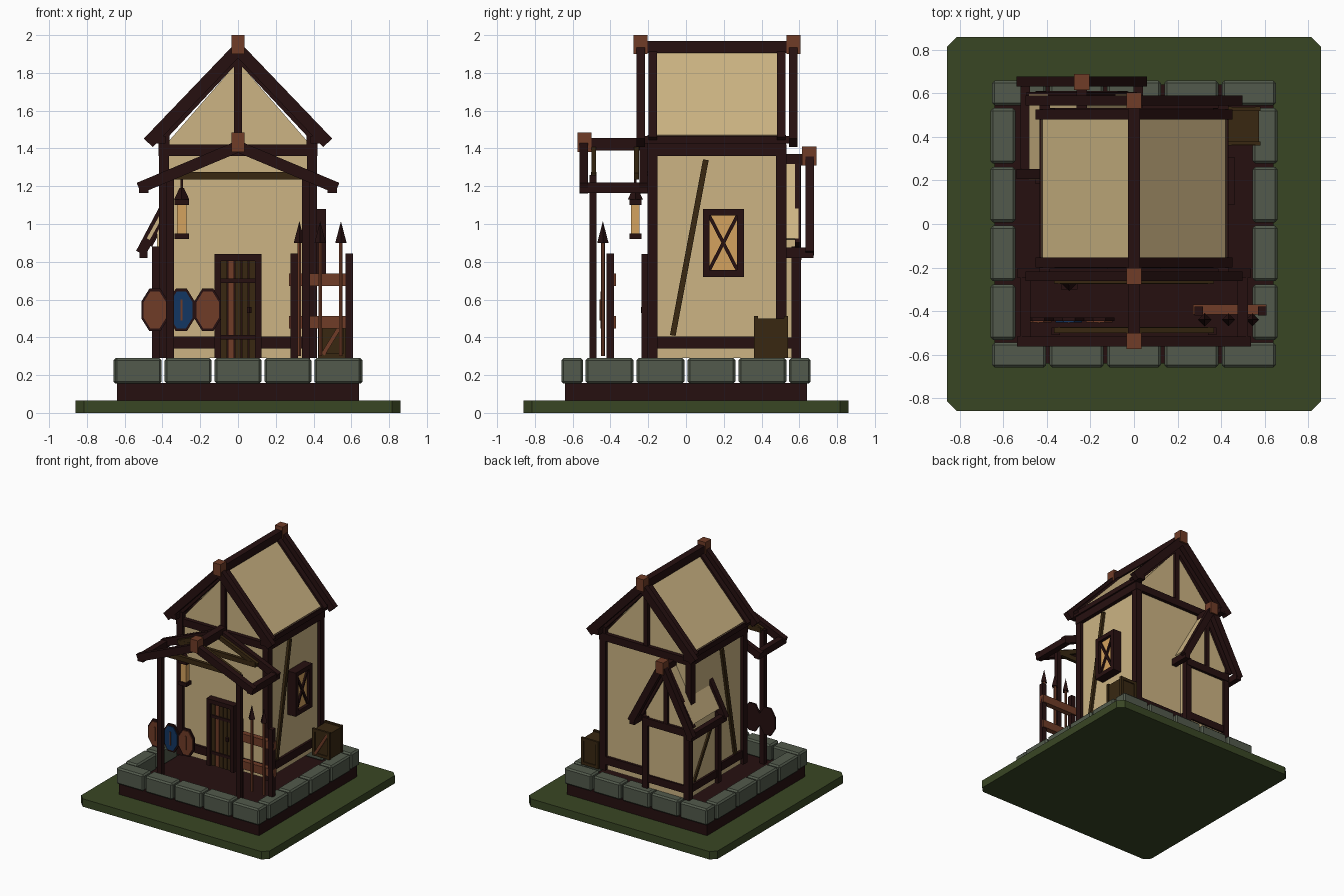
import bpy, bmesh, math
from mathutils import Vector


def mat(name, r, g, b):
    m = bpy.data.materials.new(name)
    lin = lambda c: ((c / 255 + 0.055) / 1.055) ** 2.4 if c > 10 else c / 255 / 12.92
    m.diffuse_color = (lin(r), lin(g), lin(b), 1)
    return m


GRASS = mat("grass", 57, 70, 36)
STONE = mat("stone", 82, 90, 76)
DARK = mat("dark_timber", 38, 16, 16)
OLIVE = mat("olive_wood", 56, 39, 17)
COPPER = mat("red_wood", 112, 60, 39)
PLASTER = mat("plaster", 204, 180, 131)
GLOW = mat("warm_glass", 212, 162, 94)
BLUE = mat("blue_paint", 18, 54, 98)


def finish(bm, name, m, bevel=0):
    if bevel:
        bmesh.ops.bevel(bm, geom=bm.edges[:], offset=bevel, segments=1, affect='EDGES')
    bmesh.ops.recalc_face_normals(bm, faces=bm.faces[:])
    me = bpy.data.meshes.new(name)
    bm.to_mesh(me)
    bm.free()
    me.materials.append(m)
    ob = bpy.data.objects.new(name, me)
    bpy.context.collection.objects.link(ob)
    return ob


def box(name, x0, x1, y0, y1, z0, z1, m, bevel=0):
    bm = bmesh.new()
    bmesh.ops.create_cube(bm, size=1)
    for v in bm.verts:
        v.co = Vector((x0 if v.co.x < 0 else x1, y0 if v.co.y < 0 else y1, z0 if v.co.z < 0 else z1))
    return finish(bm, name, m, bevel)


def beam(name, p, q, side, w, t, m):
    """Bar from p to q; w is its size along the side axis, t across it."""
    p, q, u = Vector(p), Vector(q), Vector(side)
    d = (q - p).normalized()
    v = d.cross(u).normalized()
    bm = bmesh.new()
    bmesh.ops.create_cube(bm, size=1)
    for k in bm.verts:
        c = k.co.copy()
        k.co = (p if c.z < 0 else q) + u * c.x * w + v * c.y * t
    return finish(bm, name, m)


def prism(name, pts, y0, y1, m):
    """Front-view outline (x, z) extruded along y."""
    bm = bmesh.new()
    f = bm.faces.new([bm.verts.new((x, y0, z)) for x, z in pts])
    ext = bmesh.ops.extrude_face_region(bm, geom=[f])
    for v in ext["geom"]:
        if isinstance(v, bmesh.types.BMVert):
            v.co.y = y1
    return finish(bm, name, m)


def cone(name, loc, r1, r2, h, n, m):
    bm = bmesh.new()
    bmesh.ops.create_cone(bm, cap_ends=True, segments=n, radius1=r1, radius2=r2, depth=h)
    bmesh.ops.translate(bm, verts=bm.verts[:], vec=(loc[0], loc[1], loc[2] + h / 2))
    return finish(bm, name, m)


X, Y = (1, 0, 0), (0, 1, 0)

# grass slab with cut corners
bm = bmesh.new()
a, c = 0.86, 0.815
ring = [(c, a), (a, c), (a, -c), (c, -a), (-c, -a), (-a, -c), (-a, c), (-c, a)]
face = bm.faces.new([bm.verts.new((x, y, 0)) for x, y in ring])
for v in bmesh.ops.extrude_face_region(bm, geom=[face])["geom"]:
    if isinstance(v, bmesh.types.BMVert):
        v.co.z = 0.065
finish(bm, "grass_slab", GRASS)

# foundation and ring of stones
box("foundation", -0.64, 0.64, -0.64, 0.64, 0.065, 0.157, DARK)
for s in (-1, 1):
    ya, yb = sorted((s * 0.545, s * 0.66))
    for i in range(5):
        x = -0.66 + i * 0.264
        box("stone_row", x + 0.008, x + 0.256, ya, yb, 0.155, 0.29, STONE, 0.012)
    for i in range(4):
        y = -0.54 + i * 0.27
        box("stone_column", ya, yb, y + 0.008, y + 0.262, 0.155, 0.29, STONE, 0.012)

# house body and gables
box("house_walls", -0.39, 0.39, -0.175, 0.505, 0.29, 1.40, PLASTER)
prism("gable_walls", [(-0.40, 1.40), (0.40, 1.40), (0, 1.86)], -0.17, 0.50, PLASTER)
for x in (-0.392, 0.392):
    for y in (-0.178, 0.504):
        box("corner_post", x - 0.027, x + 0.027, y - 0.027, y + 0.027, 0.29, 1.38, DARK)
    box("side_sill", x - 0.018, x + 0.018, -0.15, 0.48, 0.34, 0.405, DARK)
    box("side_top_beam", x - 0.03, x + 0.03, -0.205, 0.53, 1.36, 1.47, DARK)
    s = 1 if x > 0 else -1
    beam("wall_brace", (s * 0.395, -0.07, 0.41), (s * 0.395, 0.105, 1.34), X, 0.03, 0.03, OLIVE)
for y in (-0.178, 0.508):
    box("end_sill", -0.37, 0.37, y - 0.018, y + 0.018, 0.34, 0.405, DARK)
    box("end_top_beam", -0.42, 0.42, y - 0.025, y + 0.025, 1.36, 1.42, DARK)
    box("king_post", -0.02, 0.02, y - 0.02, y + 0.02, 1.40, 1.90, DARK)

# main roof
for s in (-1, 1):
    beam("roof_panel", (0, 0.165, 1.905), (s * 0.42, 0.165, 1.455), Y, 0.68, 0.02, PLASTER)
    for y in (-0.177, 0.503):
        beam("inner_rafter", (0, y, 1.90), (s * 0.43, y, 1.44), Y, 0.045, 0.06, DARK)
    for y in (-0.24, 0.568):
        beam("outer_rafter", (0, y, 1.925), (s * 0.475, y, 1.43), Y, 0.045, 0.065, DARK)
    box("eave_tie", s * 0.41 - 0.025, s * 0.41 + 0.025, -0.26, 0.59, 1.425, 1.465, DARK)
box("ridge_beam", -0.028, 0.028, -0.27, 0.60, 1.905, 1.97, DARK)
for y in (-0.24, 0.568):
    box("ridge_block", -0.035, 0.035, y - 0.037, y + 0.037, 1.90, 2.0, COPPER)

# porch
for s in (-1, 1):
    box("porch_post", s * 0.36 - 0.02, s * 0.36 + 0.02, -0.51, -0.475, 0.157, 1.26, DARK)
    beam("porch_rafter", (0, -0.54, 1.41), (s * 0.525, -0.54, 1.19), Y, 0.045, 0.06, DARK)
    beam("porch_wall_rafter", (0, -0.225, 1.41), (s * 0.525, -0.225, 1.19), Y, 0.04, 0.06, DARK)
    box("porch_eave", s * 0.50 - 0.025, s * 0.50 + 0.025, -0.56, -0.205, 1.165, 1.22, DARK)
    for y in (-0.488, -0.262):
        beam("porch_brace", (0, y, 1.40), (s * 0.36, y, 1.255), Y, 0.025, 0.035, OLIVE)
box("porch_ridge", -0.028, 0.028, -0.56, -0.19, 1.39, 1.455, DARK)
box("porch_ridge_block", -0.035, 0.035, -0.575, -0.50, 1.38, 1.485, COPPER)
for y in (-0.488, -0.262):
    box("porch_cross_beam", -0.35, 0.35, y - 0.014, y + 0.014, 1.235, 1.275, OLIVE)

# door
for s in (-1, 1):
    box("door_jamb", s * 0.107 - 0.017, s * 0.107 + 0.017, -0.235, -0.17, 0.29, 0.84, DARK)
box("door_lintel", -0.124, 0.124, -0.235, -0.17, 0.805, 0.84, DARK)
box("door_back", -0.09, 0.09, -0.205, -0.17, 0.29, 0.81, DARK)
for i in range(5):
    x = -0.074 + i * 0.037
    box("door_plank", x - 0.015, x + 0.015, -0.218, -0.20, 0.29, 0.805, COPPER if i == 1 else OLIVE)
for z in (0.40, 0.70):
    box("door_strap", -0.09, 0.09, -0.226, -0.21, z - 0.012, z + 0.012, DARK)
cone("door_knob", (0.06, -0.225, 0.53), 0.014, 0.014, 0.03, 6, DARK)

# side window
box("window_pane", 0.385, 0.44, 0.11, 0.29, 0.74, 1.06, GLOW)
for y in (0.107, 0.288):
    box("window_side", 0.385, 0.465, y - 0.018, y + 0.018, 0.72, 1.08, DARK)
for z in (0.738, 1.062):
    box("window_rail", 0.385, 0.465, 0.09, 0.305, z - 0.018, z + 0.018, DARK)
for a, b in ((0.75, 1.05), (1.05, 0.75)):
    beam("window_lattice", (0.443, 0.12, a), (0.443, 0.275, b), X, 0.02, 0.018, DARK)

# rear annex
AX = -0.24
box("annex_walls", -0.43, -0.05, 0.20, 0.59, 0.29, 0.95, PLASTER)
prism("annex_gable", [(-0.43, 0.95), (-0.05, 0.95), (AX, 1.32)], 0.20, 0.59, PLASTER)
for s in (-1, 1):
    x = AX + s * 0.19
    for y in (0.21, 0.583):
        box("annex_post", x - 0.025, x + 0.025, y - 0.025, y + 0.025, 0.29, 0.88, DARK)
    beam("annex_roof_panel", (AX, 0.40, 1.345), (AX + s * 0.235, 0.40, 0.92), Y, 0.39, 0.018, PLASTER)
    for y in (0.23, 0.655):
        beam("annex_rafter", (AX, y, 1.365), (AX + s * 0.275, y, 0.845), Y, 0.045, 0.055, DARK)
    beam("annex_inner_rafter", (AX, 0.592, 1.32), (AX + s * 0.235, 0.592, 0.89), Y, 0.03, 0.045, DARK)
    box("annex_eave", x + s * 0.07 - 0.022, x + s * 0.07 + 0.022, 0.21, 0.675, 0.82, 0.875, DARK) if s < 0 else \
        box("annex_eave", x + s * 0.07 - 0.022, x + s * 0.07 + 0.022, 0.51, 0.675, 0.82, 0.875, DARK)
    box("annex_side_sill", x - 0.018, x + 0.018, 0.21, 0.58, 0.34, 0.40, DARK)
box("annex_cross_beam", -0.45, -0.03, 0.57, 0.612, 0.81, 0.87, DARK)
box("annex_sill", -0.43, -0.05, 0.575, 0.605, 0.34, 0.40, DARK)
box("annex_king_post", AX - 0.018, AX + 0.018, 0.58, 0.61, 0.86, 1.33, DARK)
box("annex_ridge", AX - 0.025, AX + 0.025, 0.48, 0.68, 1.31, 1.37, DARK)
box("annex_ridge_block", AX - 0.035, AX + 0.035, 0.615, 0.69, 1.31, 1.41, COPPER)
beam("annex_brace", (-0.434, 0.52, 0.41), (-0.434, 0.28, 0.80), X, 0.02, 0.025, OLIVE)

# lantern
for z in (0.92, 1.10):
    box("lantern_plate", -0.335, -0.26, -0.30, -0.235, z, z + 0.03, DARK)
box("lantern_glass", -0.322, -0.273, -0.29, -0.245, 0.95, 1.10, GLOW)
cone("lantern_cap", (-0.298, -0.268, 1.13), 0.04, 0.012, 0.06, 4, DARK)
box("lantern_hook", -0.304, -0.292, -0.274, -0.262, 1.18, 1.25, DARK)

# shields, elongated octagons with rim and grip
for x, m in ((-0.44, COPPER), (-0.30, BLUE), (-0.16, COPPER)):
    def octagon(k):
        return [(x + k * 0.076 * math.cos(math.pi * (i + .5) / 4), 0.545 + k * 0.122 * math.sin(math.pi * (i + .5) / 4))
                for i in range(8)]
    prism("shield_rim", octagon(1), -0.445, -0.43, DARK)
    prism("shield_face", octagon(0.86), -0.452, -0.44, m)
    box("shield_strip", x - 0.005, x + 0.005, -0.458, -0.45, 0.49, 0.60, COPPER)

# weapon rack with spears
for x in (0.297, 0.59):
    box("rack_post", x - 0.02, x + 0.02, -0.42, -0.38, 0.157, 0.845, DARK)
for z in (0.48, 0.705):
    box("rack_rail", 0.27, 0.61, -0.415, -0.37, z - 0.033, z + 0.033, COPPER)
for x in (0.325, 0.435, 0.545):
    cone("spear_shaft", (x, -0.44, 0.30), 0.011, 0.011, 0.62, 6, COPPER)
    cone("spear_head", (x, -0.44, 0.90), 0.03, 0, 0.115, 4, DARK)

# crate
box("crate", 0.43, 0.575, 0.37, 0.53, 0.29, 0.50, OLIVE)
for y in (0.37, 0.53):
    for x in (0.435, 0.57):
        box("crate_corner", x - 0.012, x + 0.012, y - 0.01, y + 0.01, 0.29, 0.512, OLIVE)
    for z in (0.302, 0.50):
        box("crate_edge", 0.43, 0.575, y - 0.008, y + 0.008, z - 0.012, z + 0.012, OLIVE)
beam("crate_brace", (0.45, 0.366, 0.31), (0.56, 0.366, 0.49), Y, 0.012, 0.022, COPPER)
